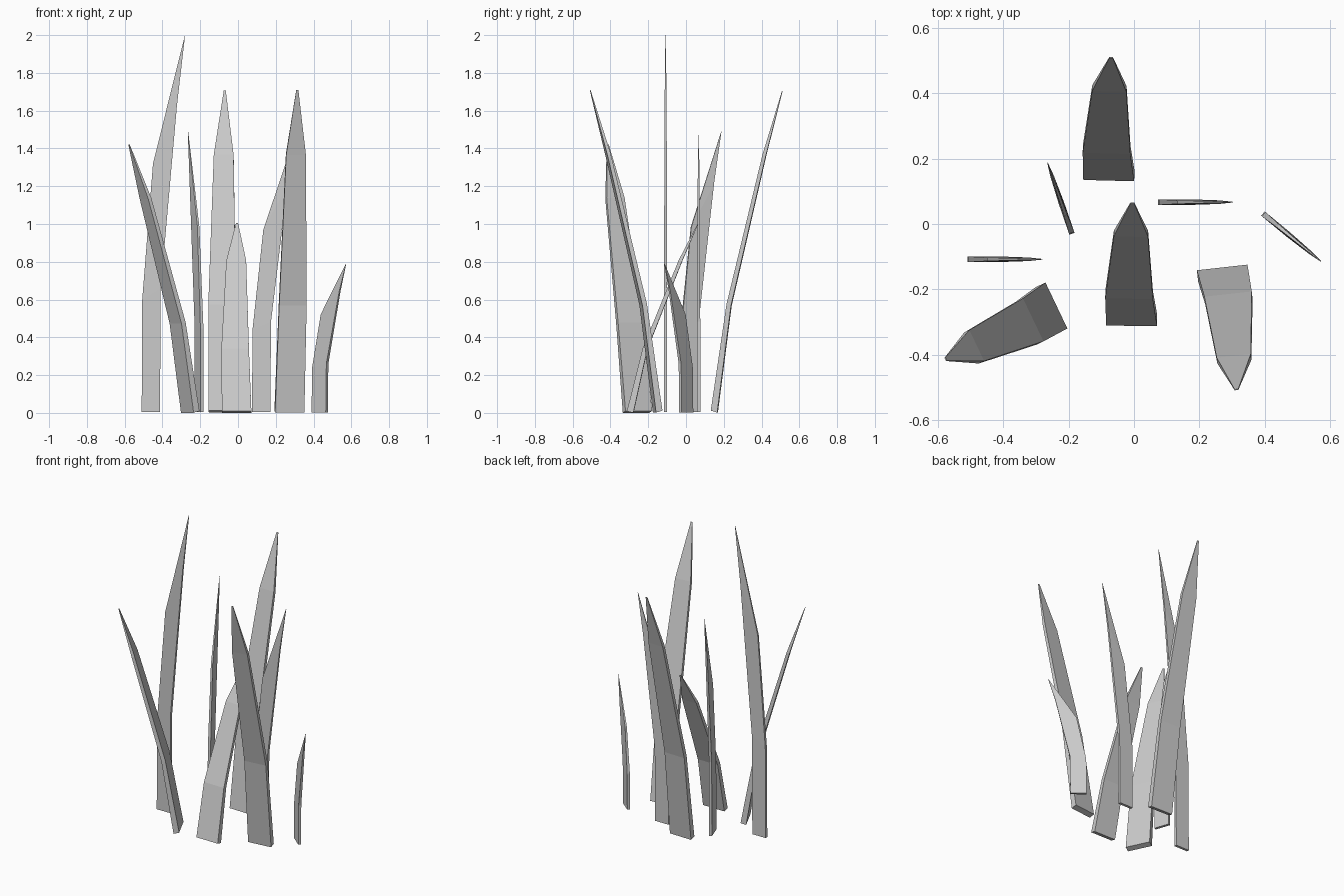
import bpy, bmesh
from mathutils import Matrix, Vector
from math import radians

if "Cube" in bpy.data.objects:
    bpy.data.objects.remove(bpy.data.objects["Cube"])

# Sections from root to tip: left (x, y, z), right (x, y, z), thickness.
# z is a fraction of blade height.
BROAD = [((-.078, 0, .004), (.078, 0, .004), .034),
         ((-.082, .078, .335), (.064, .078, .335), .024),
         ((-.058, .265, .80), (.047, .265, .80), .018),
         ((-.008, .36, 1), (.003, .36, 1), .003)]
SWEPT = [((0, 0, .003), (.097, 0, .003), .017),
         ((.003, 0, .30), (.101, 0, .33), .017),
         ((.06, 0, .66), (.187, 0, .815), .011),
         ((.228, 0, .998), (.23, 0, 1), .002)]


def blade(name, sections, x, y, height, yaw, tilt=0.0):
    """Loft a thin four-sided blade through its sections."""
    bm = bmesh.new()
    rings = []
    for left, right, t in sections:
        ring = []
        for p, s in ((left, -1), (right, -1), (right, 1), (left, 1)):
            z = max(0, p[2] * height - s * t / 2 * tilt)
            ring.append(bm.verts.new((p[0], p[1] + s * t / 2, z)))
        rings.append(ring)
    for a, b in zip(rings, rings[1:]):
        for i in range(4):
            j = (i + 1) % 4
            bm.faces.new((a[i], a[j], b[j], b[i]))
    bm.faces.new(rings[0][::-1])
    bm.faces.new(rings[-1])
    bmesh.ops.recalc_face_normals(bm, faces=bm.faces)
    mesh = bpy.data.meshes.new(name)
    bm.to_mesh(mesh)
    bm.free()
    ob = bpy.data.objects.new(name, mesh)
    ob.matrix_world = Matrix.Translation(Vector((x, y, 0))) @ Matrix.Rotation(radians(yaw), 4, 'Z')
    bpy.context.collection.objects.link(ob)


# Broad blades bending outward across their flat side
for i, spec in enumerate([(-.077, .15, 1.705, -1.5),
                          (-.007, -.295, 1.005, -.7),
                          (-.253, -.257, 1.42, 115.5),
                          (.272, -.15, 1.71, 186.3)]):
    blade(f"broad_grass_blade_{i + 1}", BROAD, *spec, tilt=.3)

# Narrow blades sweeping sideways along their width
for i, spec in enumerate([(-.19, -.03, 1.49, 109),
                          (-.51, -.108, 2.0, 0),
                          (.074, .067, 1.47, 0),
                          (.395, .032, .79, -39.5)]):
    blade(f"swept_grass_blade_{i + 1}", SWEPT, *spec)
